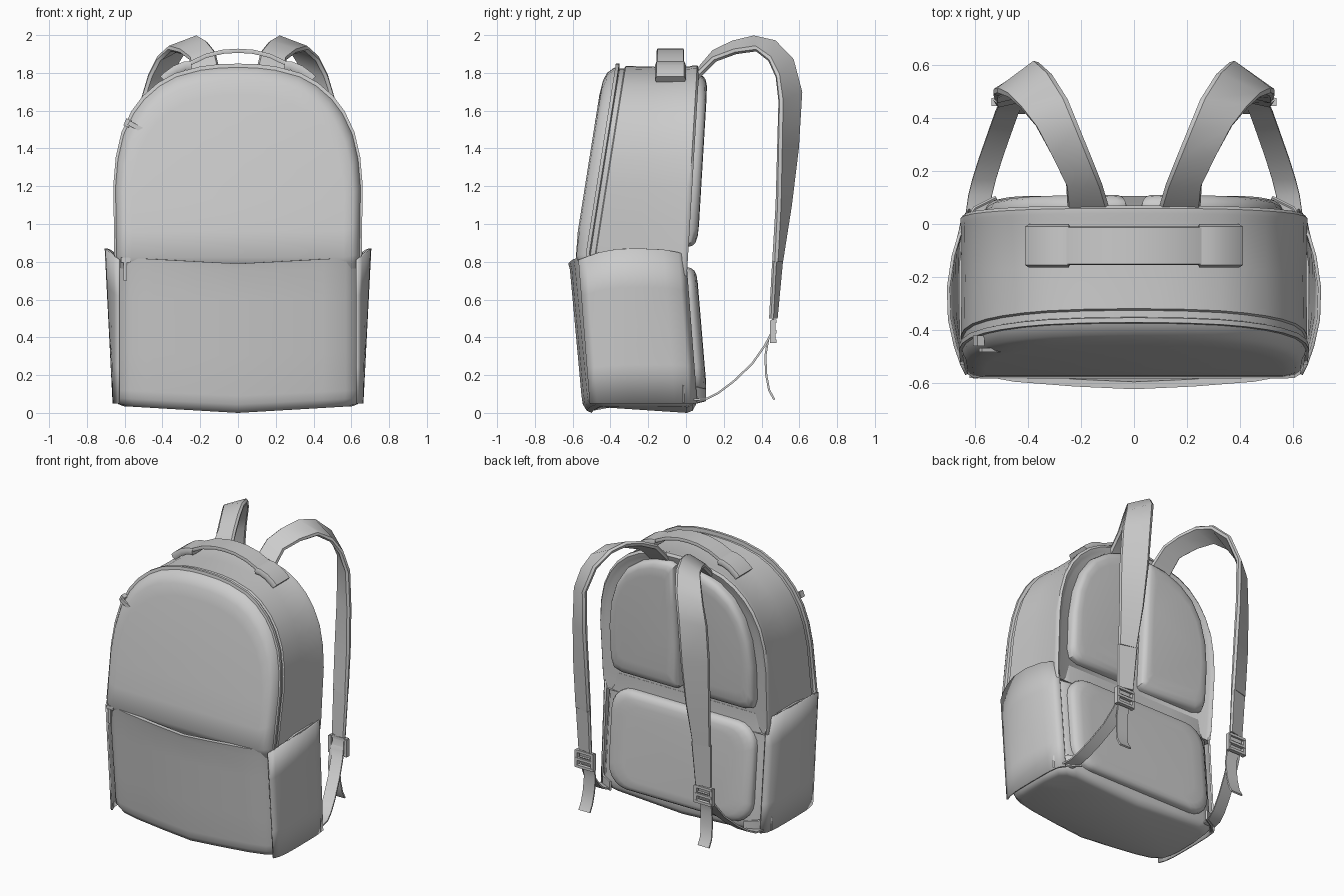
import bpy, bmesh, math
from mathutils import Vector, Matrix

if "Cube" in bpy.data.objects:
    bpy.data.objects.remove(bpy.data.objects["Cube"])


def finish(name, bm, angle=40):
    bmesh.ops.recalc_face_normals(bm, faces=bm.faces[:])
    me = bpy.data.meshes.new(name)
    bm.to_mesh(me)
    bm.free()
    ob = bpy.data.objects.new(name, me)
    bpy.context.collection.objects.link(ob)
    bpy.ops.object.select_all(action='DESELECT')
    ob.select_set(True)
    bpy.context.view_layer.objects.active = ob
    bpy.ops.object.shade_smooth_by_angle(angle=math.radians(angle))
    return ob


def loft(name, rings, cap='ngon', angle=40):
    """Skin closed rings; 'rows' caps join left and right points of mirrored rings."""
    bm = bmesh.new()
    vs = [[bm.verts.new(p) for p in r] for r in rings]
    n = len(rings[0])
    for a, b in zip(vs, vs[1:]):
        for i in range(n):
            bm.faces.new((a[i], a[(i + 1) % n], b[(i + 1) % n], b[i]))
    for r in (vs[0], vs[-1]):
        if cap == 'ngon':
            bm.faces.new(r)
        else:
            for i in range(n // 2):
                q = [r[i], r[i + 1], r[n - 2 - i], r[n - 1 - i]]
                bm.faces.new(list(dict.fromkeys(q)))
    return finish(name, bm, angle)


def ribbon(name, pairs, t, angle=50, edge=0.88):
    """Strap with soft edges from (left, right) edge points."""
    pairs = [(Vector(a), Vector(b)) for a, b in pairs]
    mids = [(a + b) / 2 for a, b in pairs]
    rings = []
    for i, (a, b) in enumerate(pairs):
        tan = mids[min(i + 1, len(mids) - 1)] - mids[max(i - 1, 0)]
        w = (b - a) / 2
        nrm = w.cross(tan).normalized() * t / 2
        rings.append([mids[i] + w * u + nrm * v for u, v in
                      ((-1, 0), (-edge, 1), (edge, 1), (1, 0), (edge, -1), (-edge, -1))])
    return loft(name, rings, angle=angle)


def boxes(name, items):
    bm = bmesh.new()
    for c, s, rot in items:
        m = Matrix.Translation(c) @ Matrix.Rotation(rot[0], 4, rot[1]) @ Matrix.Diagonal((*s, 1))
        bmesh.ops.create_cube(bm, size=1, matrix=m)
    return finish(name, bm, 30)


def flip(p, s):
    return (p[0] * s, p[1], p[2])


# Upper body: arched outline swept from the front panel to the back
half = [(.64, .72), (.648, .80), (.65, .84), (.652, 1.0), (.655, 1.2), (.642, 1.35), (.612, 1.48),
        (.56, 1.59), (.5, 1.67), (.42, 1.74), (.33, 1.79), (.2, 1.825), (.1, 1.837), (0, 1.84)]
arch = half + [(-x, z) for x, z in half[-2::-1]]


def front_y(z):
    return -.53 + .158 * (z - .82) + .08 * max(0, (.84 - z) / .12)


def back_y(z):
    return .06 * (z - .85)


rings = []
for s, f, off in ((.86, 0, -.065), (.93, 0, -.058), (.965, 0, -.042), (.985, 0, -.015),
                  (.99, 0, -.004), (1.008, 0, -.004), (1.008, 0, .014), (.985, 0, .02),
                  (.985, 0, .045), (.997, 0, .05), (.993, .5, 0), (.995, 1, -.04),
                  (1.0, 1, -.02), (1.0, 1, 0), (.985, 1, .012), (.96, 1, .005), (.94, 1, -.005)):
    r = []
    for x, z in arch:
        z2 = .72 + (z - .72) * s
        r.append((x * s, front_y(z2) * (1 - f) + back_y(z2) * f + off, z2))
    rings.append(r)
loft('upper_body', rings, 'rows')


# Lower body: rounded tub with a lip along its top
def low_back(z):
    return .06 - .084 * z


def low_front(z):
    return -.545 - .092 * z


def tub_ring(z, inset, top=False, drop=0):
    b, f = low_back(z), low_front(z)
    h = [(0, b), (.3, b), (.53, b), (.6, b - .015), (.64, b - .06), (.655, -.15), (.657, -.3),
         (.652, f + .16), (.63, f + .09), (.57, f + .05), (.45, f + .028), (.22, f + .01), (0, f)]
    k = 1 - inset / .65
    r = []
    for x, y in h + [(-x, y) for x, y in h[-2:0:-1]]:
        zz = z + .035 * abs(x) / .65 * max(0, 1 - z / .8)
        if top:
            zz = (.79 + .035 * abs(x) / .65 if y < -.43 else .85) - drop
        r.append((x * k, -.27 + (y + .27) * (1 - inset / .3), zz))
    return r


loft('lower_body', [tub_ring(0, .05), tub_ring(.012, .022), tub_ring(.045, .003), tub_ring(.09, 0),
                    tub_ring(.3, 0), tub_ring(.6, 0), tub_ring(.76, 0), tub_ring(.8, -.004, True),
                    tub_ring(.8, .02, True), tub_ring(.8, .03, True, .06)])

# Side pockets: thin shells flaring outward at the top
for s, side in ((1, 'right'), (-1, 'left')):
    bm = bmesh.new()
    prof = [(-.57, .632, 0, .81), (-.53, .648, .004, .825), (-.46, .658, .018, .85),
            (-.36, .66, .038, .868), (-.24, .66, .042, .87), (-.12, .658, .026, .865),
            (-.04, .648, .012, .85), (.0, .618, .006, .835)]
    grid = []
    for v in (0, .25, .5, .75, 1):
        row = []
        for y, x, b, zt in prof:
            z = .05 + (zt - .05) * v
            yy = y + (.06 * (1 - v))
            row.append(bm.verts.new(((x + .004 + b * v) * s, yy, z)))
        grid.append(row)
    for a, b in zip(grid, grid[1:]):
        for i in range(len(prof) - 1):
            bm.faces.new((a[i], a[i + 1], b[i + 1], b[i]))
    ob = finish(side + '_pocket', bm)
    m = ob.modifiers.new('thickness', 'SOLIDIFY')
    m.thickness = .012
    m.offset = -1 if sum(p.normal.x for p in ob.data.polygons) * s > 0 else 1


# Back padding
def pad(name, outline, base, depth):
    cx = sum(p[0] for p in outline) / len(outline)
    cz = sum(p[1] for p in outline) / len(outline)
    rings = []
    for s, d in ((1, -.4), (1, .3), (.985, .55), (.95, .8), (.88, .95), (.75, 1)):
        rings.append([(cx + (x - cx) * s, base(cz + (z - cz) * s) + depth * d, cz + (z - cz) * s)
                      for x, z in outline])
    loft(name, rings)


upper = [(.025, .9), (.05, .88), (.48, .88), (.54, .9), (.56, .96), (.562, 1.2), (.54, 1.38), (.49, 1.53),
         (.41, 1.65), (.3, 1.73), (.18, 1.775), (.06, 1.79), (.03, 1.77), (.025, 1.5), (.025, 1.2)]
for s, side in ((1, 'right'), (-1, 'left')):
    pad(side + '_upper_back_pad', [(x * s, z) for x, z in upper], back_y, .06)
rr = .15
low = [(sx * .41 + rr * math.cos(a), .43 + sz * .19 + rr * math.sin(a))
       for sx, sz, a0 in ((1, 1, 0), (-1, 1, 90), (-1, -1, 180), (1, -1, 270))
       for a in [math.radians(a0 + k * 18) for k in range(6)]]
pad('lower_back_pad', low, low_back, .06)

# Carry handle with end patches
arc = [(-.33, 1.8), (-.25, 1.852), (-.17, 1.89), (-.08, 1.912), (0, 1.917),
       (.08, 1.912), (.17, 1.89), (.25, 1.852), (.33, 1.8)]
ribbon('carry_handle', [((x, -.155, z), (x, -.01, z)) for x, z in arc], .022, edge=.95)
for s, side in ((1, 'right'), (-1, 'left')):
    pts = [(.245, 1.84), (.28, 1.838), (.33, 1.818), (.375, 1.785), (.395, 1.765)]
    ribbon(side + '_handle_patch', [((x * s, -.165, z), (x * s, 0, z)) for x, z in pts], .045)

# Shoulder straps, webbing and buckles
strap = [((.09, .05, 1.79), (.25, .05, 1.77)), ((.12, .15, 1.91), (.256, .15, 1.87)),
         ((.16, .25, 1.96), (.31, .26, 1.91)), ((.205, .36, 1.987), (.37, .37, 1.925)),
         ((.25, .47, 1.965), (.43, .44, 1.87)), ((.31, .565, 1.87), (.475, .48, 1.78)),
         ((.36, .61, 1.7), (.515, .495, 1.65)), ((.37, .59, 1.4), (.53, .49, 1.4)),
         ((.38, .55, 1.1), (.53, .485, 1.1)), ((.4, .5, .8), (.525, .47, .8))]
sleeve = [((.395, .505, .81), (.53, .465, .8)), ((.405, .475, .5), (.52, .45, .5))]
web = [(.465, .46, .5), (.465, .455, .43), (.48, .42, .36), (.505, .35, .26), (.54, .25, .165),
       (.565, .17, .105), (.58, .11, .075), (.59, .04, .07)]
tail = [(.46, .465, .45), (.455, .435, .39), (.455, .42, .3), (.46, .425, .2), (.465, .44, .12), (.465, .468, .07)]
for s, side in ((1, 'right'), (-1, 'left')):
    ribbon(side + '_shoulder_strap', [(flip(a, s), flip(b, s)) for a, b in strap], .032)
    ribbon(side + '_strap_sleeve', [(flip(a, s), flip(b, s)) for a, b in sleeve], .024)
    for nm, path in (('webbing', web), ('loose_end', tail)):
        ribbon(f'{side}_{nm}', [(flip((x - .045, y, z), s), flip((x + .045, y, z), s))
                                for x, y, z in path], .011, edge=.97)
    r0 = (0, 'X')
    boxes(side + '_buckle', [((s * .403, .46, .43), (.02, .03, .12), r0), ((s * .527, .46, .43), (.02, .03, .12), r0)]
          + [((s * .465, .465, z), (.13, .026, .018), r0) for z in (.38, .43, .485)])
    # Webbing anchor tab at the bottom corner
    ribbon(side + '_anchor_tab', [((s * .52, .1, .06), (s * .52, .1, .13)),
                                  ((s * .6, .06, .05), (s * .6, .06, .14)),
                                  ((s * .655, -.02, .05), (s * .655, -.02, .15))], .014)

# Zipper pulls
boxes('upper_zip_pull', [((-.585, -.44, 1.535), (.03, .04, .04), (.4, 'Y')),
                         ((-.54, -.475, 1.515), (.09, .014, .025), (.5, 'Y'))])
boxes('front_zip_pull', [((-.595, -.56, .81), (.05, .04, .025), (0, 'X')),
                         ((-.597, -.575, .75), (.02, .014, .1), (0, 'X'))])
